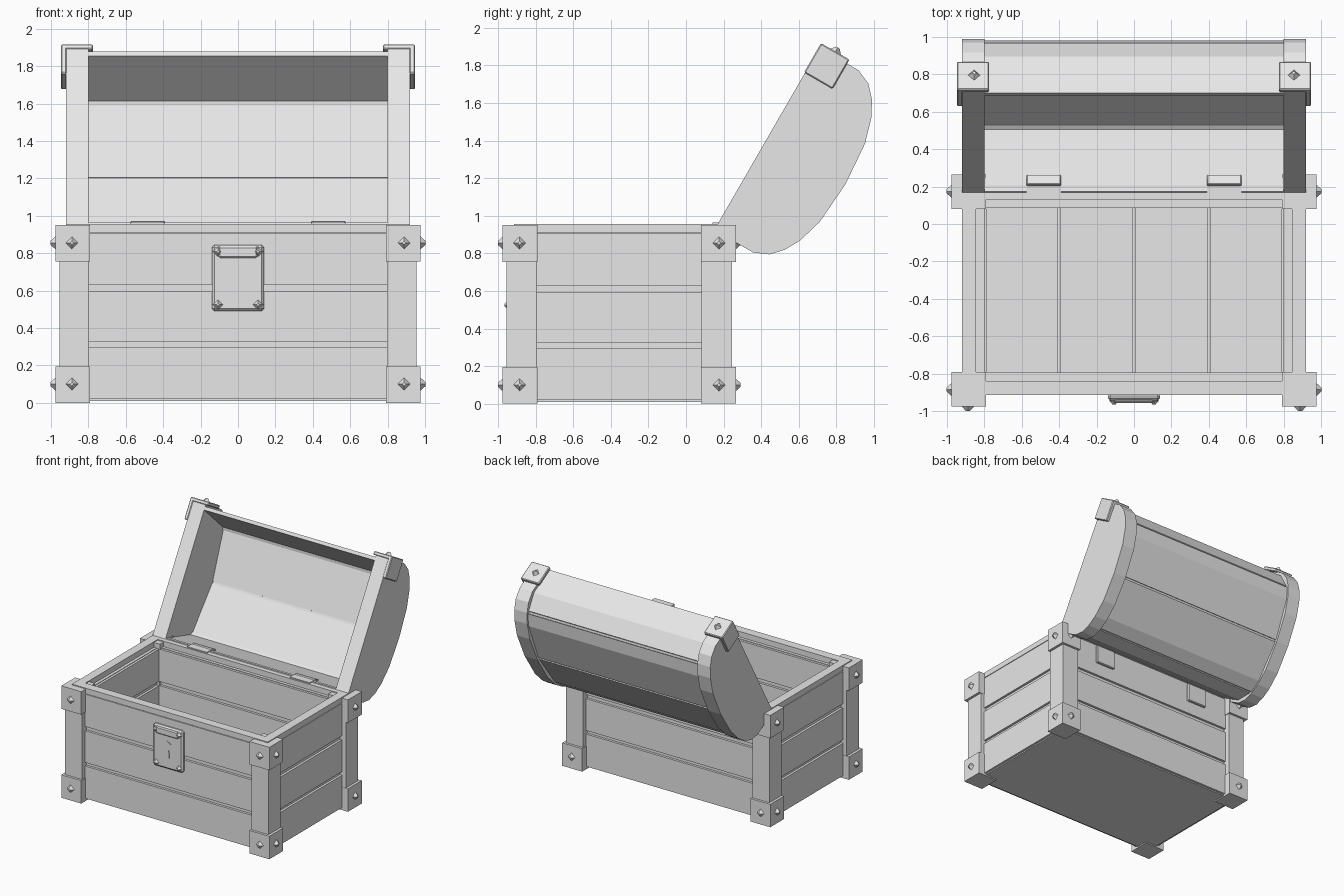
import bpy, bmesh, math
from mathutils import Matrix, Vector

cube = bpy.data.objects.get("Cube")
if cube:
    bpy.data.objects.remove(cube, do_unlink=True)

GREY = (0.8, 0.8, 0.8, 1)
mat = bpy.data.materials.new("plain_grey")
mat.use_nodes = True
mat.diffuse_color = GREY
bsdf = next(n for n in mat.node_tree.nodes if n.type == "BSDF_PRINCIPLED")
bsdf.inputs["Base Color"].default_value = GREY

# Lid frame: local x stays, local y runs from hinge to front edge, local z is inward
OPEN = math.radians(60)
U = Vector((0, math.cos(OPEN), math.sin(OPEN)))
V = Vector((0, math.sin(OPEN), -math.cos(OPEN)))
LID = Matrix.Translation((0, 0.165, 0.95)) @ Matrix((
    (1, 0, 0), (0, U.y, V.y), (0, U.z, V.z))).to_4x4()
BODY = Matrix.Identity(4)


def finish(name, bm, frame=BODY, bevel=0):
    bm.transform(frame)
    bmesh.ops.recalc_face_normals(bm, faces=bm.faces[:])
    me = bpy.data.meshes.new(name)
    bm.to_mesh(me)
    bm.free()
    me.materials.append(mat)
    ob = bpy.data.objects.new(name, me)
    bpy.context.collection.objects.link(ob)
    if bevel:
        mod = ob.modifiers.new("edge", "BEVEL")
        mod.width = bevel
        mod.segments = 1
    return ob


def box(name, x, y, z, frame=BODY, bevel=0):
    bm = bmesh.new()
    lo, hi = Vector((x[0], y[0], z[0])), Vector((x[1], y[1], z[1]))
    bmesh.ops.create_cube(bm, size=1, matrix=Matrix.Translation((lo + hi) / 2)
                          @ Matrix.Diagonal((*(hi - lo), 1)))
    return finish(name, bm, frame, bevel)


def extrude_x(name, points, x, frame=BODY):
    """Prism of a (y, z) outline between two x values."""
    bm = bmesh.new()
    face = bm.faces.new([bm.verts.new((x[0], *p)) for p in points])
    ext = bmesh.ops.extrude_face_region(bm, geom=[face])
    bmesh.ops.translate(bm, vec=(x[1] - x[0], 0, 0),
                        verts=[v for v in ext["geom"] if isinstance(v, bmesh.types.BMVert)])
    return finish(name, bm, frame)


def stud(name, pos, normal, frame=BODY, r=0.034, h=0.027):
    """Four-sided pointed nail head."""
    bm = bmesh.new()
    rot = Vector(normal).to_track_quat("Z", "Y").to_matrix().to_4x4()
    bmesh.ops.create_cone(bm, cap_ends=True, segments=4, radius1=r, radius2=r * 0.3, depth=h,
                          matrix=Matrix.Translation(pos) @ rot @ Matrix.Translation((0, 0, h / 2)))
    finish(name, bm, frame)


def side(s, a, b):
    return (a, b) if s > 0 else (-b, -a)


# Body centre line in y, and its half sizes
CY, HX, HY = -0.355, 0.92, 0.56
WALL = 0.12


def around_y(s, a, b):
    lo, hi = side(s, a, b)
    return CY + lo, CY + hi


# Wall planks, with a thinner core showing in the gaps
rows = [(0.02, 0.295), (0.325, 0.595), (0.63, 0.905)]
for s, fb, lr in ((-1, "front", "right"), (1, "back", "left")):
    for i, z in enumerate(rows):
        box(f"{fb}_plank_{i}", (-0.82, 0.82), around_y(s, HY - WALL, HY), z)
        box(f"{lr}_plank_{i}", side(s, HX - WALL, HX), (CY - 0.46, CY + 0.46), z)
    box(f"{fb}_core", (-0.9, 0.9), around_y(s, HY - WALL + 0.02, HY - 0.02), (0.01, 0.91))
    box(f"{lr}_core", side(s, HX - WALL + 0.02, HX - 0.02), (CY - 0.54, CY + 0.54), (0.01, 0.91))
    # Raised rim
    box(f"{fb}_rim", (-HX, HX), around_y(s, HY - 0.075, HY), (0.91, 0.957))
    box(f"{lr}_rim", side(s, HX - 0.075, HX), (CY - HY + 0.075, CY + HY - 0.075), (0.91, 0.957))

# Floor boards
box("floor_base", (-0.9, 0.9), (CY - 0.54, CY + 0.54), (0.01, 0.045))
for i in range(4):
    x = -0.8 + 0.4 * i
    box(f"floor_board_{i}", (x + 0.008, x + 0.392), (CY - 0.445, CY + 0.445), (0.04, 0.06))

# Corner posts, metal corners and studs
for sx in (-1, 1):
    for sy in (-1, 1):
        tag = ("right" if sx < 0 else "left") + ("_front" if sy < 0 else "_back")
        box(f"{tag}_post", side(sx, 0.797, 0.955), around_y(sy, 0.437, 0.6), (0.005, 0.945))
        for level, z in (("lower", 0.1), ("upper", 0.855)):
            box(f"{tag}_{level}_corner", side(sx, 0.79, 0.977), around_y(sy, 0.435, 0.62),
                (z - 0.1, z + 0.095))
            stud(f"{tag}_{level}_side_stud", (sx * 0.976, CY + sy * 0.53, z), (sx, 0, 0))
            stud(f"{tag}_{level}_end_stud", (sx * 0.888, CY + sy * 0.619, z), (0, sy, 0))

# Lock plate with top clasp, studs and keyhole
front = CY - HY
box("lock_plate", (-0.14, 0.14), (front - 0.03, front + 0.01), (0.49, 0.845), bevel=0.014)
box("lock_clasp", (-0.105, 0.105), (front - 0.042, front - 0.02), (0.775, 0.835), bevel=0.008)
for sx in (-1, 1):
    for z in (0.525, 0.808):
        stud("lock_stud", (sx * 0.107, front - 0.028, z), (0, -1, 0), r=0.028, h=0.022)
bm = bmesh.new()
outline = [(-0.02, 0.59), (0.02, 0.59), (0.014, 0.655)]
outline += [(0.04 * math.cos(a), 0.69 + 0.04 * math.sin(a))
            for a in (math.radians(d) for d in range(-30, 211, 60))]
outline.append((-0.014, 0.655))
hole = bm.faces.new([bm.verts.new((x, front - 0.036, z)) for x, z in outline])
ext = bmesh.ops.extrude_face_region(bm, geom=[hole])
bmesh.ops.translate(bm, vec=(0, 0.008, 0),
                    verts=[v for v in ext["geom"] if isinstance(v, bmesh.types.BMVert)])
finish("keyhole", bm)

# Lid end bands: symmetric rounded outline
MID = 0.53
half = [(0.56, 0), (0.56, 0.24), (0.525, 0.32), (0.463, 0.378), (0.38, 0.424), (0.24, 0.465)]
outline = [(MID + a, b) for a, b in half] + [(MID, 0.483)]
outline += [(MID - a, b) for a, b in reversed(half)]
for s, lr in ((-1, "right"), (1, "left")):
    extrude_x(f"lid_{lr}_band", outline, side(s, 0.8, HX), LID)

# Lid planks: mirrored pair of end planks and crown planks, plus thin core strips
for s, fb in ((1, "front"), (-1, "back")):
    def prism(name, pts):
        extrude_x(name, [(MID + s * a, b) for a, b in pts], (-0.81, 0.81), LID)
    prism(f"lid_{fb}_plank", [(0.515, 0.0), (0.543, 0.0), (0.535, 0.23), (0.46, 0.355), (0.43, 0.345)])
    prism(f"lid_{fb}_crown_plank", [(0.425, 0.355), (0.45, 0.375), (0.35, 0.42), (0.008, 0.465), (0.008, 0.425)])
    prism(f"lid_{fb}_core", [(0.435, 0.335), (0.452, 0.355), (0.425, 0.378), (0.41, 0.35)])
box("lid_crown_core", (-0.81, 0.81), (MID - 0.03, MID + 0.03), (0.43, 0.45), LID)

# Lid metal corners and hinges
for s, lr in ((-1, "right"), (1, "left")):
    box(f"lid_{lr}_corner_side", side(s, 0.915, 0.947), (0.935, 1.115), (-0.005, 0.17), LID, 0.006)
    box(f"lid_{lr}_corner_front", side(s, 0.775, 0.947), (1.085, 1.115), (-0.005, 0.17), LID, 0.006)
    stud(f"lid_{lr}_stud", (s * 0.855, 1.113, 0.085), (0, 1, 0), LID)
    box(f"{lr}_hinge_lid_leaf", side(s, 0.39, 0.575), (0.0, 0.045), (0.03, 0.09), LID, 0.005)
    box(f"{lr}_hinge_body_leaf", side(s, 0.39, 0.575), (0.19, 0.225), (0.74, 0.9), bevel=0.006)
    box(f"{lr}_hinge_rim_leaf", side(s, 0.39, 0.575), (0.14, 0.2), (0.94, 0.965))
